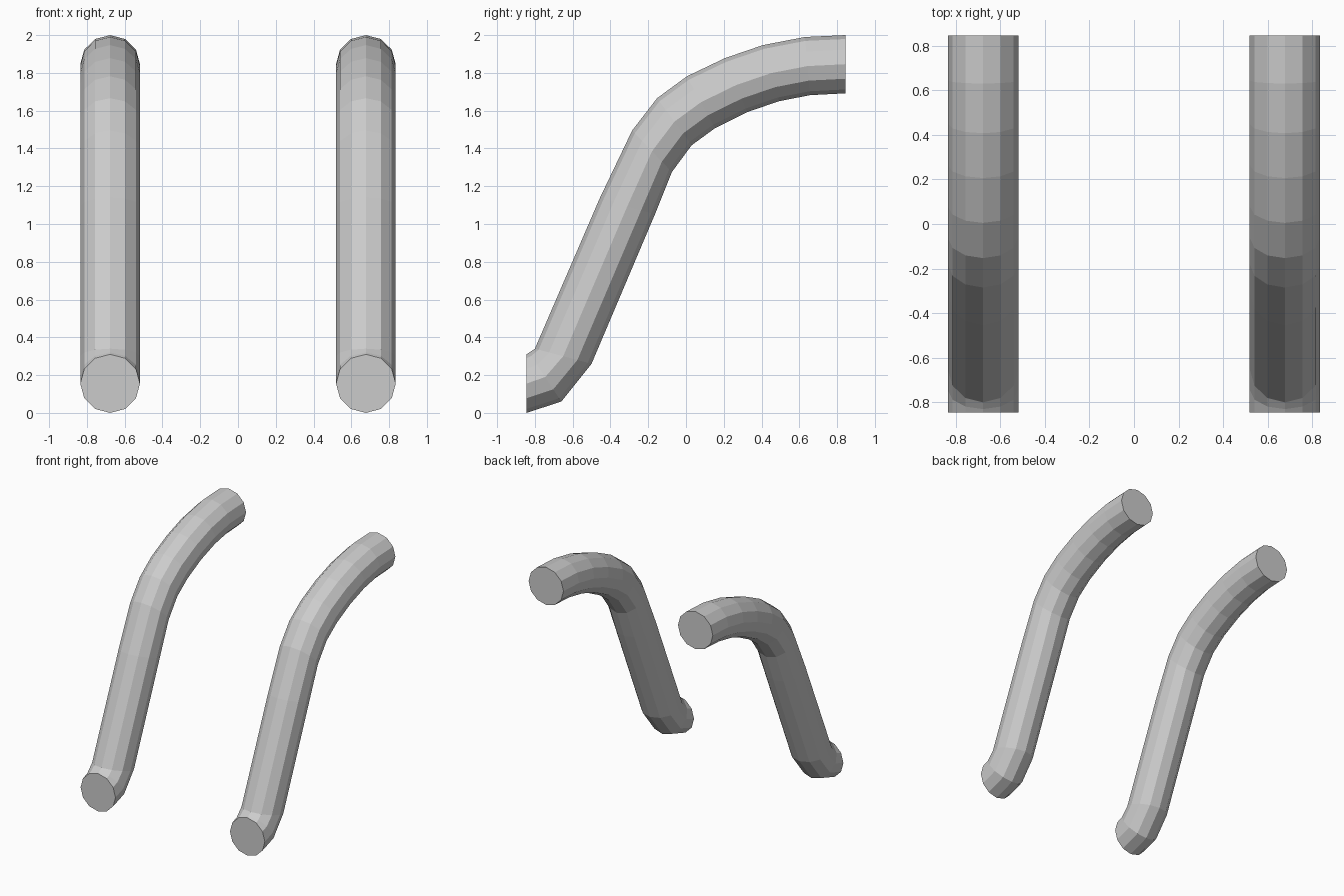
import bpy, bmesh, math
from mathutils import Vector

if "Cube" in bpy.data.objects:
    bpy.data.objects.remove(bpy.data.objects["Cube"])

SIDES, RADIUS, OFFSET = 12, 0.158, 0.677

# Side profile of the bent tube: (y, z) of the outer and inner edge at each ring
RINGS = [
    ((-0.845, 0.31), (-0.845, 0.0)),
    ((-0.83, 0.32), (-0.66, 0.06)),
    ((-0.80, 0.34), (-0.50, 0.26)),
    ((-0.455, 1.14), (-0.165, 1.05)),
    ((-0.285, 1.495), (-0.075, 1.275)),
    ((-0.153, 1.666), (0.03, 1.417)),
    ((0.005, 1.782), (0.153, 1.507)),
    ((0.206, 1.878), (0.323, 1.592)),
    ((0.407, 1.947), (0.492, 1.65)),
    ((0.63, 1.99), (0.656, 1.682)),
    ((0.845, 2.0), (0.845, 1.692)),
]


def bent_tube(name, x):
    bm = bmesh.new()
    loops = []
    for outer, inner in RINGS:
        top, low = Vector((x, *outer)), Vector((x, *inner))
        mid, up = (top + low) / 2, (top - low) / 2
        side = Vector((RADIUS, 0, 0))
        angles = [2 * math.pi * i / SIDES for i in range(SIDES)]
        loops.append([bm.verts.new(mid + up * math.cos(a) + side * math.sin(a))
                      for a in angles])
    # Tube walls
    for a, b in zip(loops, loops[1:]):
        for i in range(SIDES):
            j = (i + 1) % SIDES
            bm.faces.new((a[i], a[j], b[j], b[i]))
    # Flat end caps
    bm.faces.new(loops[0])
    bm.faces.new(loops[-1])
    bmesh.ops.recalc_face_normals(bm, faces=bm.faces)
    mesh = bpy.data.meshes.new(name)
    bm.to_mesh(mesh)
    bm.free()
    bpy.context.collection.objects.link(bpy.data.objects.new(name, mesh))


# Matching left and right tubes
bent_tube("left_bent_tube", -OFFSET)
bent_tube("right_bent_tube", OFFSET)
